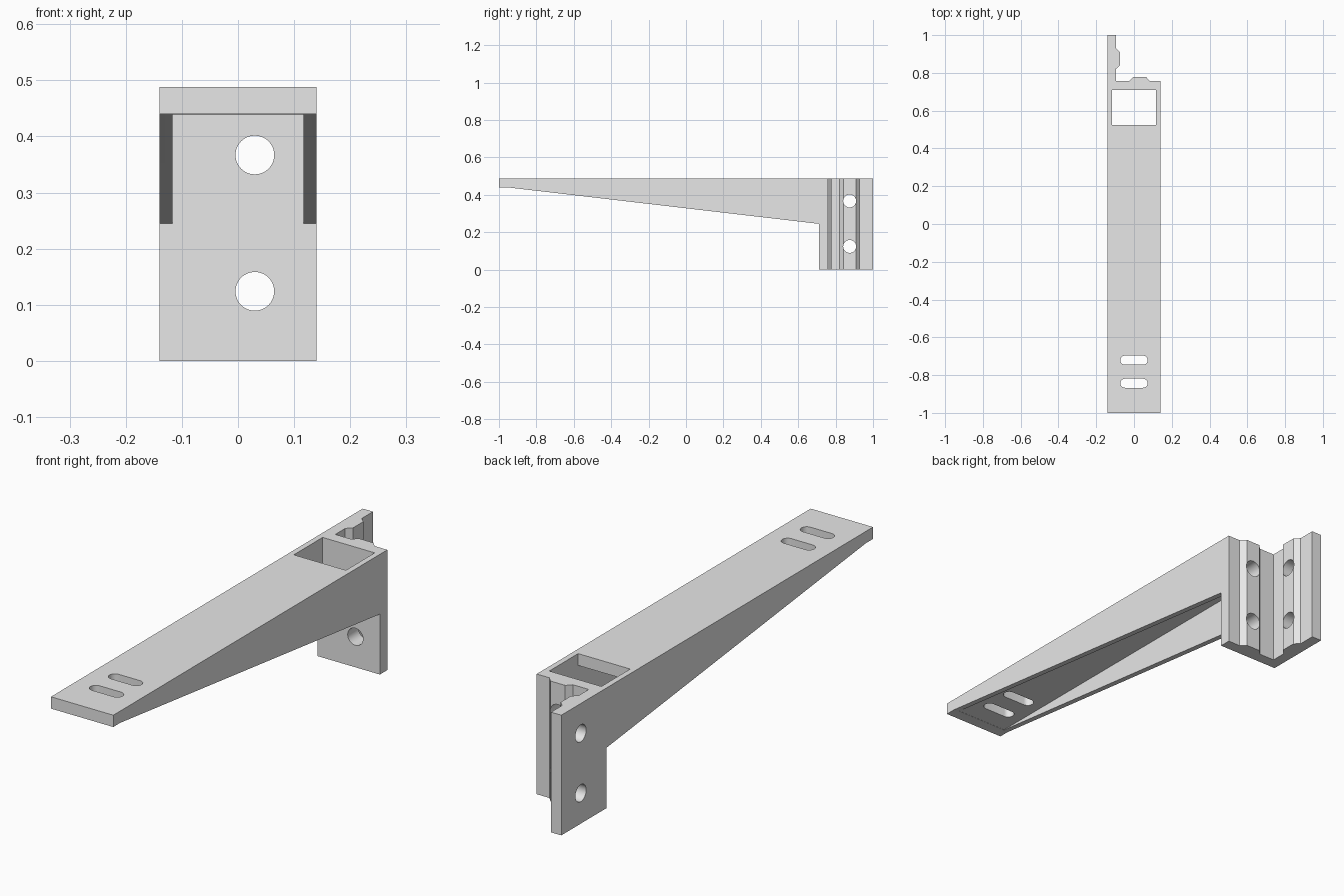
import bpy, bmesh, math
from mathutils import Matrix, Vector

if "Cube" in bpy.data.objects:
    bpy.data.objects.remove(bpy.data.objects["Cube"])

TOP = 0.488          # top of the whole bracket
W = 0.14             # half width
WALL = 0.117         # inner half width between side walls
FRONT = 0.71         # front face of the mounting plate
BACK = 0.758         # rear face of the mounting plate
LEG = -0.094         # inner face of the rear flange

metal = bpy.data.materials.new("grey_metal")
metal.diffuse_color = (0.8, 0.8, 0.8, 1)
metal.use_nodes = True
metal.node_tree.nodes["Principled BSDF"].inputs["Base Color"].default_value = metal.diffuse_color


def prism(name, points, offset):
    """Closed polygon (3D points) extruded along an offset vector."""
    bm = bmesh.new()
    face = bm.faces.new([bm.verts.new(p) for p in points])
    new = bmesh.ops.extrude_face_region(bm, geom=[face])["geom"]
    bmesh.ops.translate(bm, vec=Vector(offset),
                        verts=[v for v in new if isinstance(v, bmesh.types.BMVert)])
    bmesh.ops.recalc_face_normals(bm, faces=bm.faces)
    mesh = bpy.data.meshes.new(name)
    bm.to_mesh(mesh)
    bm.free()
    ob = bpy.data.objects.new(name, mesh)
    bpy.context.collection.objects.link(ob)
    mesh.materials.append(metal)
    return ob


def box(name, x0, x1, y0, y1, z0, z1):
    return prism(name, [(x0, y0, z0), (x1, y0, z0), (x1, y1, z0), (x0, y1, z0)],
                 (0, 0, z1 - z0))


def combine(target, tool, operation):
    """Apply a boolean and discard the helper."""
    mod = target.modifiers.new("cut", 'BOOLEAN')
    mod.operation, mod.solver, mod.object = operation, 'EXACT', tool
    bpy.context.view_layer.objects.active = target
    bpy.ops.object.modifier_apply(modifier=mod.name)
    bpy.data.objects.remove(tool, do_unlink=True)


# tapered arm, extruded from its side profile
side = [(-1, TOP), (-1, 0.44), (-0.955, 0.44), (FRONT, 0.245),
        (0.735, 0.245), (0.735, TOP)]
bracket = prism("bracket", [(-W, y, z) for y, z in side], (2 * W, 0, 0))

# hollow underside and rectangular window behind the top plate
combine(bracket, box("channel", -WALL, WALL, -0.95, FRONT, 0.1, 0.44), 'DIFFERENCE')
combine(bracket, box("window", -WALL, WALL, 0.525, FRONT, 0.3, 0.6), 'DIFFERENCE')

# two rounded slots near the tip
for y in (-0.721, -0.843):
    r, half, pts = 0.024, 0.048, []
    for sx in (1, -1):
        for i in range(17):
            a = math.pi * (i / 16 - 0.5) + (0 if sx > 0 else math.pi)
            pts.append((sx * half + r * math.cos(a), y + r * math.sin(a), 0.35))
    combine(bracket, prism("slot", pts, (0, 0, 0.25)), 'DIFFERENCE')

# L-shaped mounting plate with a raised rib on each inner face
plan = [(-W, FRONT), (W, FRONT), (W, BACK),
        (0.083, BACK), (0.063, 0.779), (-0.003, 0.779), (-0.023, BACK),
        (LEG, BACK),
        (LEG, 0.822), (-0.073, 0.842), (-0.073, 0.908), (LEG, 0.928),
        (LEG, 1), (-W, 1)]
combine(bracket, prism("mounting_plate", [(x, y, 0) for x, y in plan], (0, 0, TOP)), 'UNION')

# bolt holes through the plate and through the flange
for z in (0.124, 0.367):
    ring = [(0.0345 * math.cos(i * math.tau / 48), 0.0345 * math.sin(i * math.tau / 48))
            for i in range(48)]
    combine(bracket, prism("plate_hole", [(0.03 + a, 0.65, z + b) for a, b in ring],
                           (0, 0.17, 0)), 'DIFFERENCE')
    combine(bracket, prism("flange_hole", [(-0.2, 0.875 + a, z + b) for a, b in ring],
                           (0.18, 0, 0)), 'DIFFERENCE')

bracket.select_set(True)
bpy.context.view_layer.objects.active = bracket
bpy.ops.object.shade_smooth_by_angle(angle=math.radians(25))
